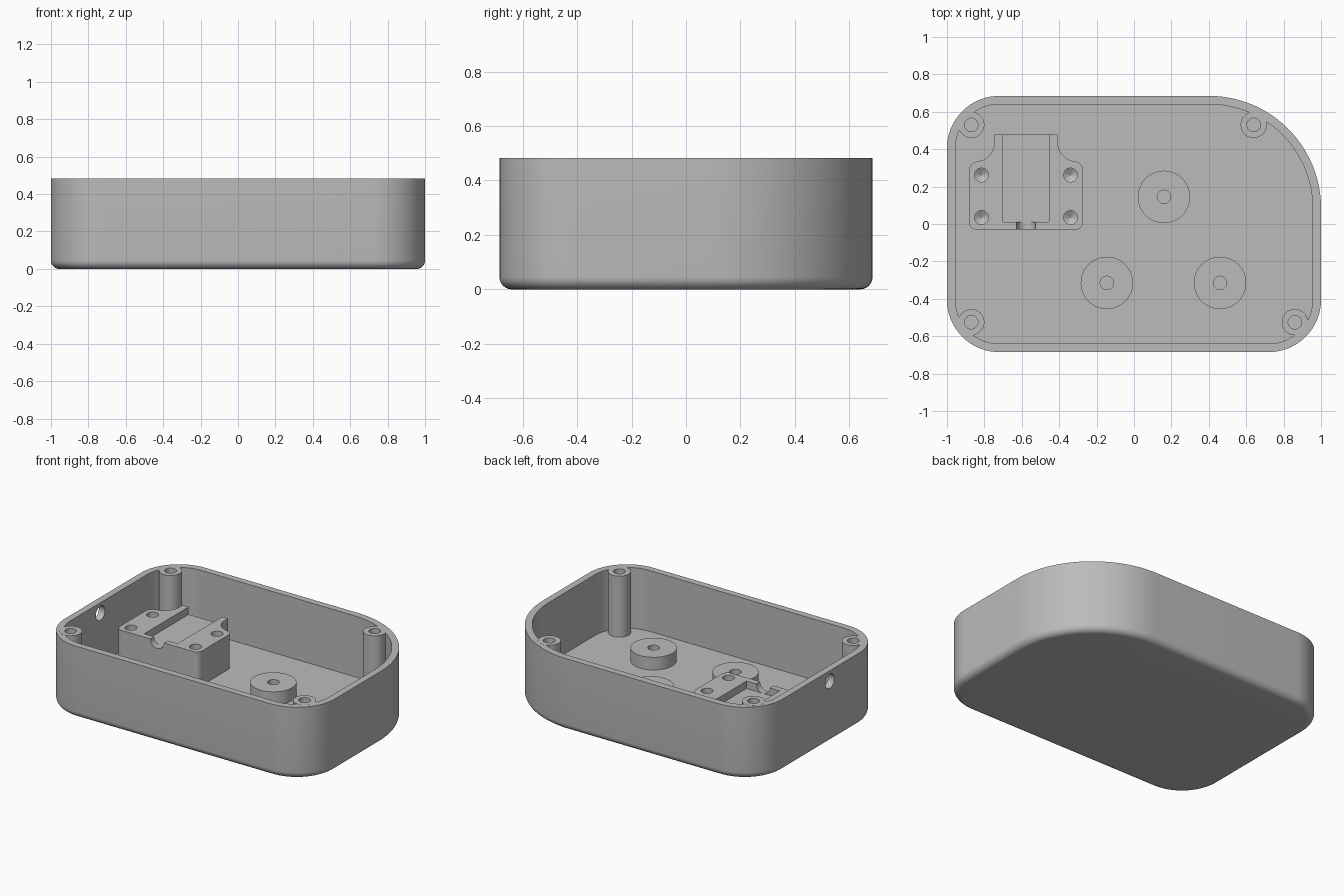
import bpy, bmesh
from math import sin, cos, pi, radians
from mathutils import Matrix

if "Cube" in bpy.data.objects:
    bpy.data.objects.remove(bpy.data.objects["Cube"])

HX, HY, RIM, FLOOR, WALL, FILLET = 1.0, 0.685, 0.482, 0.075, 0.045, 0.045
BLOCK_TOP, PAD_TOP = 0.305, 0.16

grey = bpy.data.materials.new("plain grey")
grey.use_nodes = True
grey.diffuse_color = (0.5, 0.5, 0.5, 1)
grey.node_tree.nodes["Principled BSDF"].inputs["Base Color"].default_value = (0.5, 0.5, 0.5, 1)


def arc(cx, cy, r, start, end, steps=16):
    return [(cx + r * cos(radians(start + (end - start) * i / steps)),
             cy + r * sin(radians(start + (end - start) * i / steps))) for i in range(steps + 1)]


def loft(name, rings):
    """Closed solid through a list of (outline, height) rings."""
    bm = bmesh.new()
    loops = [[bm.verts.new((x, y, z)) for x, y in pts] for pts, z in rings]
    for a, b in zip(loops, loops[1:]):
        for i in range(len(a)):
            j = (i + 1) % len(a)
            bm.faces.new((a[i], a[j], b[j], b[i]))
    bm.faces.new(loops[0][::-1])
    bm.faces.new(loops[-1])
    bmesh.ops.recalc_face_normals(bm, faces=bm.faces)
    mesh = bpy.data.meshes.new(name)
    bm.to_mesh(mesh)
    bm.free()
    mesh.materials.append(grey)
    ob = bpy.data.objects.new(name, mesh)
    bpy.context.collection.objects.link(ob)
    return ob


def select(ob):
    bpy.ops.object.select_all(action='DESELECT')
    ob.select_set(True)
    bpy.context.view_layer.objects.active = ob


def cut(ob, cutters):
    select(ob)
    for c in cutters:
        mod = ob.modifiers.new("cut", 'BOOLEAN')
        mod.operation, mod.solver, mod.object = 'DIFFERENCE', 'EXACT', c
        bpy.ops.object.modifier_apply(modifier=mod.name)
        bpy.data.objects.remove(c)


def smooth(ob):
    select(ob)
    bpy.ops.object.shade_smooth_by_angle(angle=radians(30))


def disc(x, y, r, steps=32):
    return arc(x, y, r, 0, 360, steps)[:-1]


def drill(x, y, r, bottom, top, tip=0.0):
    rings = [(disc(x, y, r), bottom), (disc(x, y, r), top + 0.05)]
    if tip:
        rings.insert(0, (disc(x, y, 0.001), bottom - tip))
    return loft("drill", rings)


def post(name, x, y, r, top, hole_r, hole_bottom):
    ob = loft(name, [(disc(x, y, r, 48), FLOOR - 0.01), (disc(x, y, r, 48), top)])
    cut(ob, [drill(x, y, hole_r, hole_bottom, top)])
    smooth(ob)


def case_outline(inset):
    # Three equal corners and one broad back corner, counter-clockwise
    pts = []
    for sx, sy, r, start in ((1, 1, 0.6, 0), (-1, 1, 0.28, 90), (-1, -1, 0.28, 180), (1, -1, 0.28, 270)):
        pts += arc(sx * (HX - r), sy * (HY - r), r - inset, start, start + 90, 24)
    return pts


# Case: rounded underside, outer wall, rim, inner wall and floor
rings = []
for i in range(9):
    a = i / 8 * pi / 2
    rings.append((case_outline(FILLET * (1 - sin(a))), FILLET * (1 - cos(a))))
rings += [(case_outline(0), RIM), (case_outline(WALL), RIM), (case_outline(WALL), FLOOR)]
case = loft("case", rings)

# Cable hole through the side wall
cable = loft("cable_cutter", [(disc(0, 0, 0.048), -0.1), (disc(0, 0, 0.048), 0.1)])
cable.data.transform(Matrix.Translation((-HX + 0.02, -0.09, 0.412)) @ Matrix.Rotation(pi / 2, 4, 'Y'))
cut(case, [cable])
smooth(case)

# Lid screw posts in the corners
for name, x, y in (("back_right", -0.87, 0.53), ("back_left", 0.64, 0.53),
                   ("front_right", -0.87, -0.525), ("front_left", 0.86, -0.525)):
    post(name + "_screw_post", x, y, 0.07, RIM + 0.0005, 0.036, 0.2)

# Low standoffs on the floor
for i, (x, y) in enumerate(((0.16, 0.145), (-0.145, -0.315), (0.46, -0.315))):
    post(f"standoff_{i + 1}", x, y, 0.14, PAD_TOP, 0.036, FLOOR)

# Mounting block: half outline mirrored about its centre line
CX = -0.577
half = (arc(0.265, 0.01, 0.04, -90, 0, 8) + arc(0.255, 0.285, 0.05, 0, 80, 8)
        + arc(0.275, 0.44, 0.107, 265, 180, 12) + [(0.168, 0.478)])
outline = [(CX + x, y) for x, y in half] + [(CX - x, y) for x, y in reversed(half)]
block = loft("mounting_block", [(outline, FLOOR - 0.01), (outline, BLOCK_TOP)])

# Cradle slot, shaft groove and screw holes in the block
slot_pts = [(CX - 0.123, 0.01), (CX + 0.123, 0.01), (CX + 0.123, 0.6), (CX - 0.123, 0.6)]
slot = loft("slot_cutter", [(slot_pts, BLOCK_TOP - 0.05), (slot_pts, BLOCK_TOP + 0.1)])
groove = loft("groove_cutter", [(disc(0, 0, 0.05), -0.06), (disc(0, 0, 0.05), 0.03)])
groove.data.transform(Matrix.Translation((CX, -0.01, BLOCK_TOP)) @ Matrix.Rotation(pi / 2, 4, 'X'))
holes = [drill(CX + s * 0.238, y, 0.037, 0.17, BLOCK_TOP, tip=0.022) for s in (-1, 1) for y in (0.035, 0.262)]
cut(block, [slot, groove] + holes)
smooth(block)
